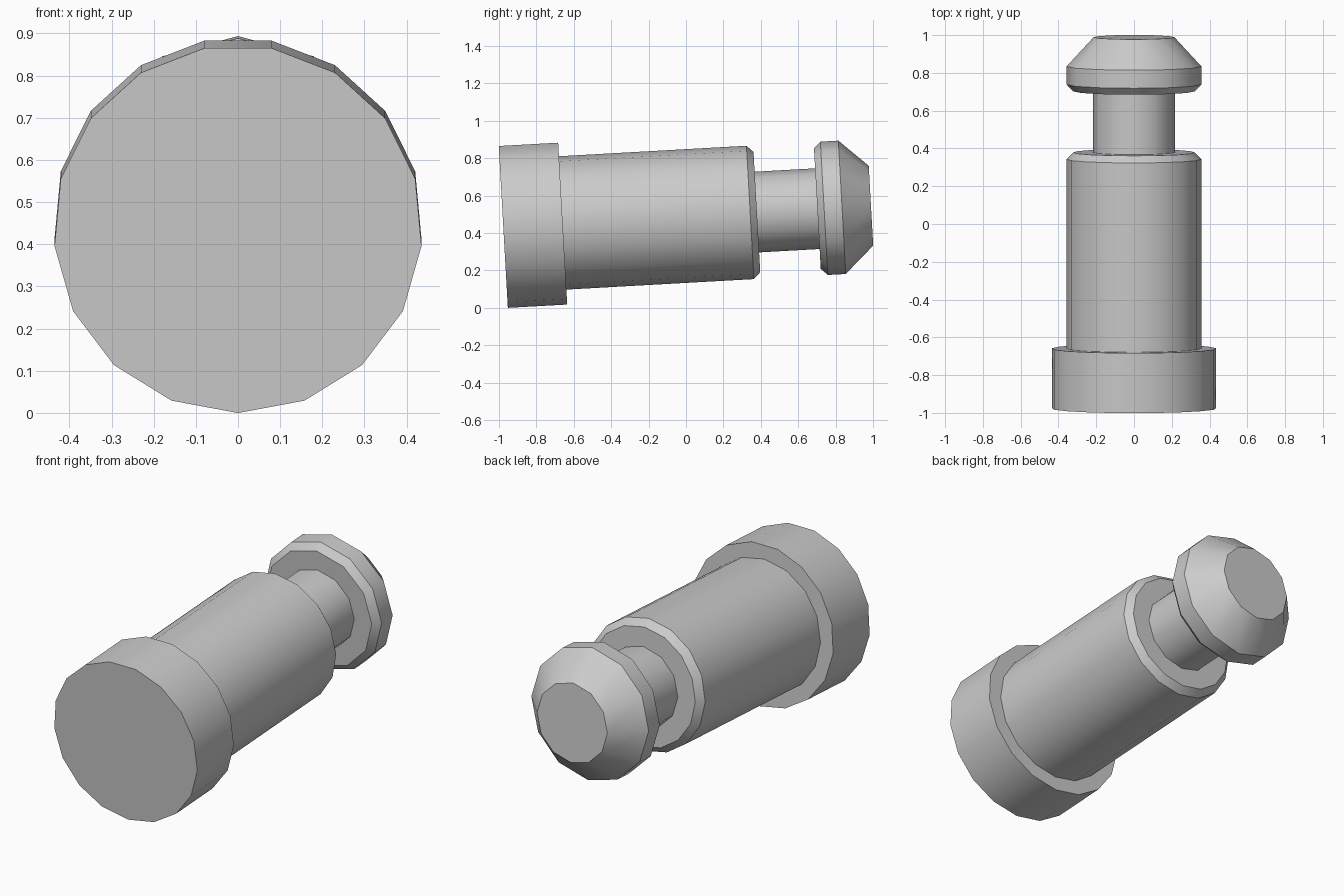
import bpy, bmesh
from math import sin, cos, tau, radians
from mathutils import Matrix

cube = bpy.data.objects.get("Cube")
if cube:
    bpy.data.objects.remove(cube, do_unlink=True)

grey = bpy.data.materials.new("plain grey")
grey.use_nodes = True
colour = (0.6, 0.6, 0.6, 1)
grey.diffuse_color = colour
grey.node_tree.nodes["Principled BSDF"].inputs["Base Color"].default_value = colour

# The whole pin leans up slightly toward the back
PLACE = Matrix.Translation((0, -0.977, 0.436)) @ Matrix.Rotation(radians(3.2), 4, "X")


def turned(name, sides, profile):
    """Closed solid turned round the pin axis from (distance, radius) pairs."""
    bm = bmesh.new()
    rings = []
    for dist, radius in profile:
        angles = [tau * i / sides for i in range(sides)]
        rings.append([bm.verts.new((radius * sin(a), dist, -radius * cos(a)))
                      for a in angles])
    for near, far in zip(rings, rings[1:]):
        for i in range(sides):
            j = (i + 1) % sides
            bm.faces.new((near[i], near[j], far[j], far[i]))
    bm.faces.new(rings[0])
    bm.faces.new(rings[-1])
    bmesh.ops.recalc_face_normals(bm, faces=bm.faces)
    bm.transform(PLACE)
    mesh = bpy.data.meshes.new(name)
    bm.to_mesh(mesh)
    bm.free()
    mesh.materials.append(grey)
    obj = bpy.data.objects.new(name, mesh)
    bpy.context.collection.objects.link(obj)
    bpy.ops.object.select_all(action="DESELECT")
    obj.select_set(True)
    bpy.context.view_layer.objects.active = obj
    bpy.ops.object.shade_smooth_by_angle(angle=radians(35))


# Wide collar at the front
turned("base_collar", 17, [(0, 0.437), (0.318, 0.437)])
# Long shaft with a chamfered end
turned("shaft", 16, [(0.3, 0.357), (1.322, 0.357), (1.358, 0.322)])
# Narrow neck set into shaft and head
turned("neck", 12, [(1.34, 0.216), (1.7, 0.216)])
# Mushroom head tapering to a flat tip
turned("head", 12, [(1.682, 0.322), (1.718, 0.357), (1.814, 0.357), (1.969, 0.214)])
